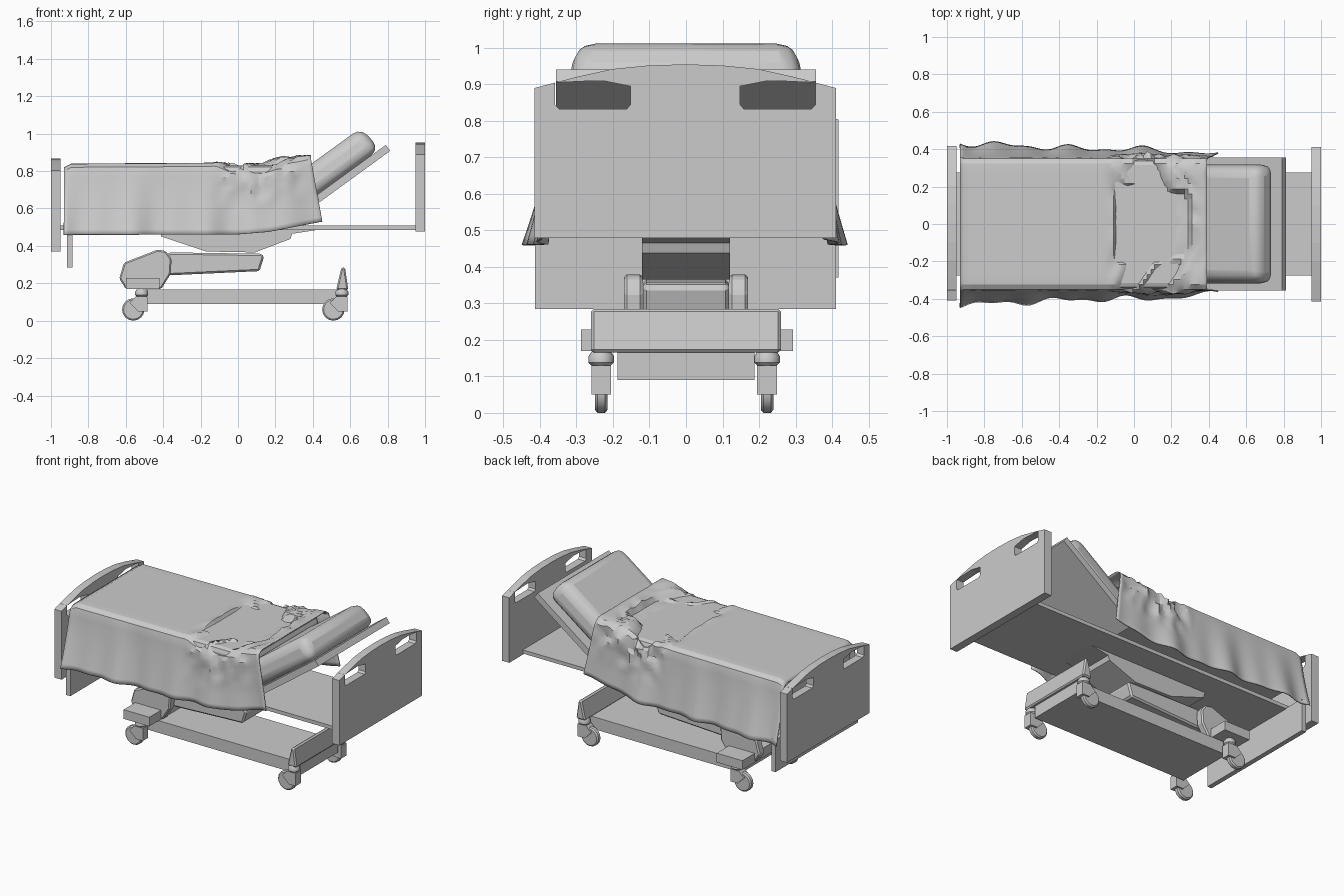
import bpy, bmesh, math
from mathutils import Vector, Matrix, noise

cube = bpy.data.objects.get("Cube")
if cube:
    bpy.data.objects.remove(cube, do_unlink=True)

grey = bpy.data.materials.new("plain grey")
grey.use_nodes = True
grey.diffuse_color = (0.6, 0.6, 0.6, 1)
grey.node_tree.nodes["Principled BSDF"].inputs["Base Color"].default_value = (0.6, 0.6, 0.6, 1)


def finish(name, bm, bevel=0, segments=1):
    bmesh.ops.recalc_face_normals(bm, faces=bm.faces)
    mesh = bpy.data.meshes.new(name)
    bm.to_mesh(mesh)
    bm.free()
    mesh.materials.append(grey)
    ob = bpy.data.objects.new(name, mesh)
    bpy.context.collection.objects.link(ob)
    if bevel:
        mod = ob.modifiers.new("bevel", 'BEVEL')
        mod.width, mod.segments = bevel, segments
    return ob


def prism(name, profile, axis, lo, hi, bevel=0, segments=1):
    """Extrude a 2D profile: (x, z) along y, or (y, z) along x."""
    bm = bmesh.new()
    place = (lambda a, b, d: (a, d, b)) if axis == 'y' else (lambda a, b, d: (d, a, b))
    face = bm.faces.new([bm.verts.new(place(a, b, lo)) for a, b in profile])
    ext = bmesh.ops.extrude_face_region(bm, geom=[face])
    shift = Vector(place(0, 0, hi - lo))
    bmesh.ops.translate(bm, vec=shift, verts=[v for v in ext['geom'] if isinstance(v, bmesh.types.BMVert)])
    return finish(name, bm, bevel, segments)


def box(name, x, y, z, bevel=0, segments=1):
    return prism(name, [(x[0], z[0]), (x[1], z[0]), (x[1], z[1]), (x[0], z[1])], 'y', *y, bevel, segments)


def select_only(ob):
    bpy.ops.object.select_all(action='DESELECT')
    ob.select_set(True)
    bpy.context.view_layer.objects.active = ob


def smooth(ob, angle=35):
    select_only(ob)
    bpy.ops.object.shade_smooth_by_angle(angle=math.radians(angle))


def lathe(name, rings, centre, turn=None):
    """Stack of circles (radius, height) about a centre."""
    bm = bmesh.new()
    n = 16
    loops = [[bm.verts.new((r * math.cos(math.tau * i / n), r * math.sin(math.tau * i / n), h))
              for i in range(n)] for r, h in rings]
    for a, b in zip(loops, loops[1:]):
        for i in range(n):
            bm.faces.new((a[i], a[(i + 1) % n], b[(i + 1) % n], b[i]))
    bm.faces.new(loops[0])
    bm.faces.new(loops[-1])
    if turn:
        bm.transform(turn)
    bmesh.ops.translate(bm, vec=centre, verts=bm.verts)
    ob = finish(name, bm)
    smooth(ob)
    return ob


# Arched end boards with two grab slots
def end_board(name, x0, x1, bottom, top, dy):
    half = [(0.413, top - 0.065), (0.3, top - 0.035), (0.2, top - 0.013), (0.1, top - 0.003)]
    arch = half + [(0, top)] + [(-y, z) for y, z in reversed(half)]
    profile = [(-0.413, bottom), (0.413, bottom)] + arch
    board = prism(name, [(y + dy, z) for y, z in profile], 'x', x0, x1)
    for s in (-1, 1):
        slot = [(0.15, -0.11), (0.16, -0.122), (0.345, -0.122), (0.357, -0.11),
                (0.357, -0.05), (0.23, -0.044), (0.2, -0.05), (0.15, -0.06)]
        cutter = prism("slot_cutter", [(s * y + dy, top + z) for y, z in slot], 'x', x0 - 0.1, x1 + 0.1)
        cutter.hide_render = True
        mod = board.modifiers.new("slot", 'BOOLEAN')
        mod.operation, mod.solver, mod.object = 'DIFFERENCE', 'EXACT', cutter
        select_only(board)
        bpy.ops.object.modifier_apply(modifier=mod.name)
        bpy.data.objects.remove(cutter, do_unlink=True)


end_board("headboard", 0.95, 1.0, 0.478, 0.954, -0.002)
end_board("footboard", -1.0, -0.95, 0.37, 0.868, 0.005)
box("foot_panel", (-0.915, -0.885), (-0.413, 0.411), (0.285, 0.49))

# Bed frame and mattress support
box("bed_deck", (-0.95, 0.95), (-0.275, 0.275), (0.485, 0.508))
box("mattress", (-0.92, 0.33), (-0.345, 0.345), (0.62, 0.83), 0.03, 2)

# Raised back rest, built flat and tilted about its upper end
tilt = Matrix.Translation((0.79, 0, 0.94)) @ Matrix.Rotation(math.radians(-36), 4, 'Y')
rest = box("back_rest_plate", (-0.62, 0), (-0.356, 0.356), (-0.04, 0))
rest.data.transform(tilt)
pad = box("back_mattress", (-0.6, -0.04), (-0.325, 0.325), (0, 0.152))
for v in pad.data.vertices:
    if v.co.z > 0.1:
        v.co.y *= 0.93
        v.co.x -= 0.012
pad.data.transform(tilt)
mod = pad.modifiers.new("bevel", 'BEVEL')
mod.width, mod.segments = 0.055, 3
smooth(pad)

# Blanket: a sheet draped over the mattress, crumpled near the back rest
def along(x, pairs):
    for (x0, a), (x1, b) in zip(pairs, pairs[1:]):
        if x <= x1:
            return a + (b - a) * max(0, (x - x0) / (x1 - x0))
    return pairs[-1][1]


TOP = [(-0.93, 0.82), (-0.89, 0.84), (-0.1, 0.845), (0, 0.825), (0.12, 0.835), (0.39, 0.885)]
HEM = [(-0.93, 0.46), (0, 0.462), (0.15, 0.475), (0.39, 0.53)]
FLARE = [(-0.93, 0.435), (-0.3, 0.405), (0.1, 0.4), (0.39, 0.375)]
NX, NTOP, NSIDE = 66, 26, 13


def blanket_point(x, k):
    top, hem, flare = along(x, TOP), along(x, HEM), along(x, FLARE)
    side = 1 if k >= 0 else -1
    t = max(0, abs(k) - NTOP / 2) / NSIDE
    crumple = max(0, 1 - ((x - 0.13) / 0.27) ** 2) * max(0, 1 - t * 1.5)
    if t == 0:
        y = k / (NTOP / 2) * 0.35
        z = top - 0.02 * max(0, (abs(y) - 0.31) / 0.04) ** 2
        normal = Vector((0, 0, 1))
    else:
        wave = 0.012 * t * math.sin(x * 17 + side) + 0.008 * t * math.sin(x * 31)
        y = side * (0.355 + (flare - 0.355) * t ** 1.3 + wave)
        z = top - 0.02 + (hem - top + 0.02) * t
        normal = Vector((0, side, 0.3))
    # hollow in the middle of the lap
    if -0.09 < x < 0.3 and abs(y) < 0.2 - 0.3 * max(0, x - 0.15):
        z -= 0.025
        crumple *= 0.15
    p = Vector((x + 0.06 * t * max(0, x - 0.1) / 0.29, y, z))
    q = Vector((x * 9 + abs(y) * 7, y * 4, z * 9))
    fold = 1 - 2.4 * abs(noise.noise(q)) + 0.5 * noise.noise(q * 2.3)
    return p + normal * (fold - 0.45) * 0.045 * crumple


bm = bmesh.new()
K = NTOP // 2 + NSIDE
grid = [[bm.verts.new(blanket_point(-0.93 + 1.32 * i / NX, k)) for k in range(-K, K + 1)]
        for i in range(NX + 1)]
for a, b in zip(grid, grid[1:]):
    for j in range(2 * K):
        bm.faces.new((a[j], a[j + 1], b[j + 1], b[j]))
blanket = finish("blanket", bm)
mod = blanket.modifiers.new("thickness", 'SOLIDIFY')
mod.thickness = 0.006
smooth(blanket, 25)

# Lifting gear
prism("lift_bracket", [(-0.42, 0.485), (-0.41, 0.45), (-0.17, 0.37), (0.09, 0.365), (0.28, 0.437),
                       (0.29, 0.465), (0.42, 0.485)], 'y', -0.12, 0.12)
prism("lift_arm", [(-0.45, 0.25), (-0.36, 0.243), (0.115, 0.265), (0.14, 0.345), (0.125, 0.358),
                   (-0.36, 0.365), (-0.45, 0.33)], 'y', -0.118, 0.118, 0.012)
for s in (-1, 1):
    prism("lift_cheek", [(-0.635, 0.225), (-0.61, 0.31), (-0.43, 0.38), (-0.385, 0.372), (-0.355, 0.33),
                         (-0.36, 0.25), (-0.41, 0.17), (-0.6, 0.17)],
          'y', *sorted((s * 0.118, s * 0.17)), 0.008)

# Wheeled base
box("base_plate", (-0.52, 0.57), (-0.187, 0.187), (0.09, 0.167))
box("foot_crossbar", (-0.6, -0.42), (-0.287, 0.293), (0.17, 0.228))
prism("head_crossbar", [(0.525, 0.165), (0.59, 0.165), (0.572, 0.285), (0.553, 0.285)],
      'y', -0.26, 0.26, 0.008)
lying = Matrix.Rotation(math.pi / 2, 4, 'X')
for x in (-0.515, 0.555):
    for y in (-0.232, 0.222):
        lathe("caster_collar", [(0.025, 0.128), (0.035, 0.138), (0.035, 0.155), (0.025, 0.17)], (x, y, 0))
        prism("caster_fork", [(x + 0.03, 0.05), (x + 0.03, 0.13), (x - 0.03, 0.13), (x - 0.065, 0.095),
                              (x - 0.02, 0.05)], 'y', y - 0.027, y + 0.027)
        lathe("caster_wheel", [(0.052, -0.017), (0.06, -0.01), (0.06, 0.01), (0.052, 0.017)],
              (x - 0.045, y, 0.06), lying)
